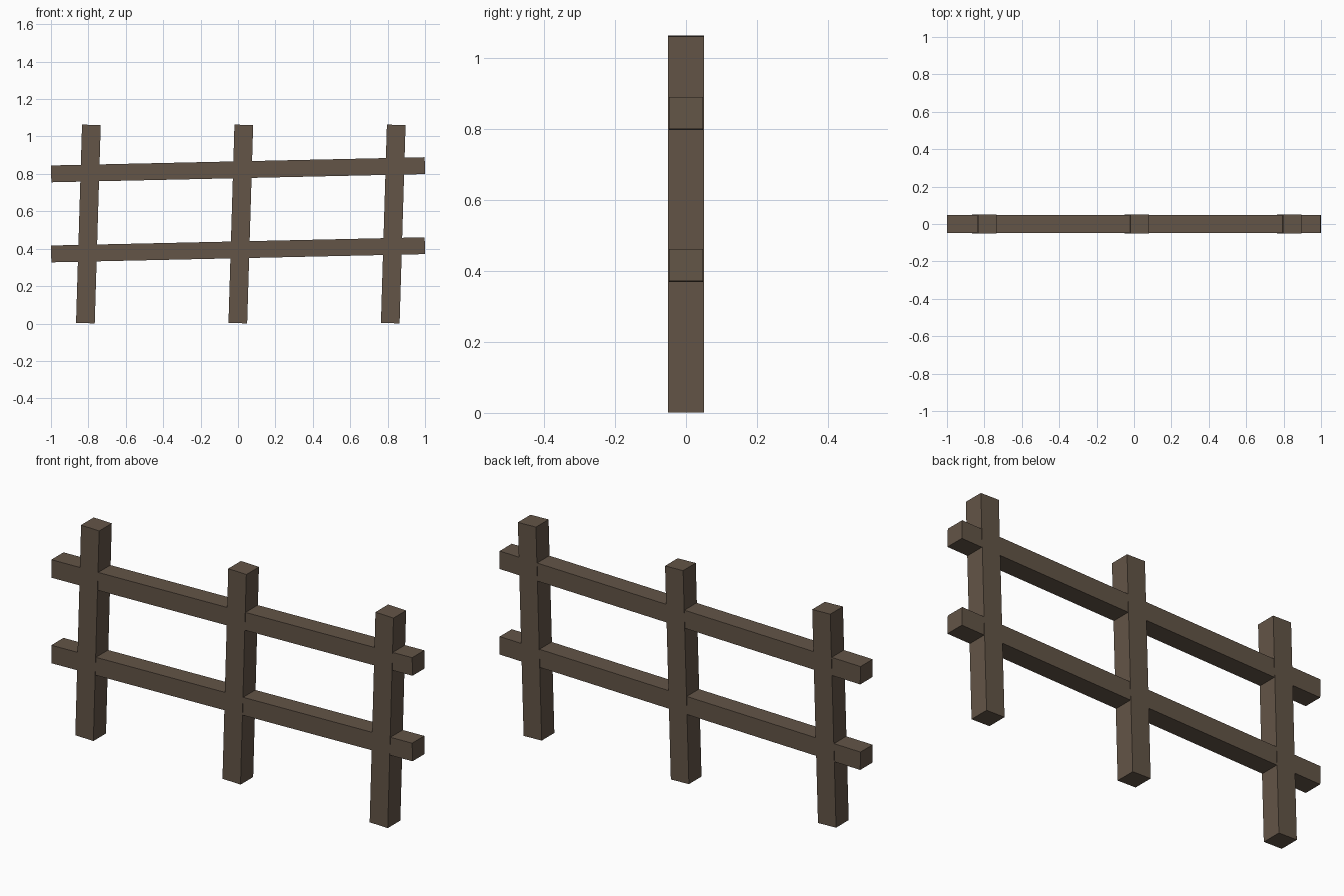
import bpy
import math

if "Cube" in bpy.data.objects:
    bpy.data.objects.remove(bpy.data.objects["Cube"])

# weathered brown wood
wood = bpy.data.materials.new("brown_wood")
wood.diffuse_color = (0.125, 0.09, 0.063, 1.0)
wood.use_nodes = True
wood.node_tree.nodes["Principled BSDF"].inputs["Base Color"].default_value = wood.diffuse_color


def beam(name, start, end, width, depth):
    """Square-cut timber between two (x, z) end centres."""
    dx, dz = end[0] - start[0], end[1] - start[1]
    bpy.ops.mesh.primitive_cube_add(size=1)
    ob = bpy.context.object
    ob.name = name
    ob.scale = (width, depth, math.hypot(dx, dz))
    ob.location = ((start[0] + end[0]) / 2, 0, (start[1] + end[1]) / 2)
    ob.rotation_euler = (0, math.atan2(dx, dz), 0)
    bpy.ops.object.transform_apply(location=True, rotation=True, scale=True)
    ob.data.materials.append(wood)


# three leaning posts
for side, x in (("left", -0.8), ("middle", 0.015), ("right", 0.83)):
    beam(side + "_post", (x - 0.016, 0.002), (x + 0.016, 1.062), 0.1, 0.1)

# two sloping rails
for level, z in (("lower", 0.394), ("upper", 0.822)):
    beam(level + "_rail", (-0.999, z - 0.022), (0.999, z + 0.022), 0.09, 0.096)
